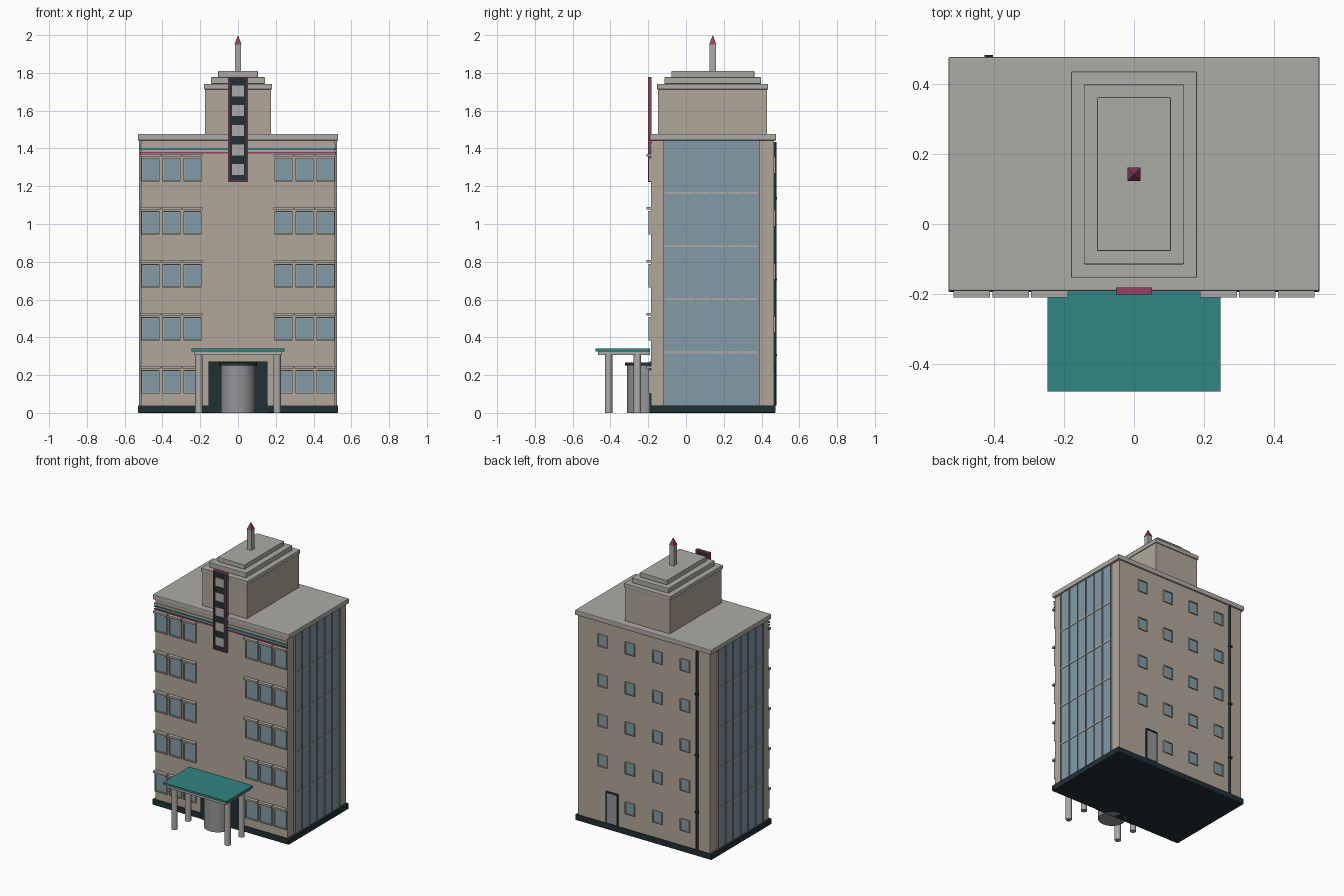
import bpy, bmesh, math
from mathutils import Matrix, Vector

if "Cube" in bpy.data.objects:
    bpy.data.objects.remove(bpy.data.objects["Cube"])


def mat(name, r, g, b):
    m = bpy.data.materials.new(name)
    m.diffuse_color = (r, g, b, 1)
    m.use_nodes = True
    m.node_tree.nodes["Principled BSDF"].inputs["Base Color"].default_value = m.diffuse_color
    return m


STONE = mat("stone", 0.44, 0.39, 0.32)
TRIM = mat("trim", 0.42, 0.41, 0.38)
GLASS = mat("glass", 0.22, 0.33, 0.39)
DARK = mat("dark", 0.015, 0.03, 0.035)
TEAL = mat("teal", 0.03, 0.24, 0.23)
RED = mat("red", 0.30, 0.05, 0.13)
METAL = mat("metal", 0.30, 0.30, 0.32)


def finish(name, bm, material):
    me = bpy.data.meshes.new(name)
    bm.to_mesh(me)
    bm.free()
    ob = bpy.data.objects.new(name, me)
    bpy.context.collection.objects.link(ob)
    me.materials.append(material)
    return ob


def boxes(name, material, spans, bevel=0):
    """One object from (x0, x1, y0, y1, z0, z1) boxes."""
    bm = bmesh.new()
    for x0, x1, y0, y1, z0, z1 in spans:
        m = Matrix.Translation(((x0 + x1) / 2, (y0 + y1) / 2, (z0 + z1) / 2))
        bmesh.ops.create_cube(bm, size=1, matrix=m @ Matrix.Diagonal((x1 - x0, y1 - y0, z1 - z0, 1)))
    ob = finish(name, bm, material)
    if bevel:
        mod = ob.modifiers.new("bevel", 'BEVEL')
        mod.width, mod.segments = bevel, 2
    return ob


def rods(name, material, items, sides=24):
    """One object from upright (x, y, radius, z0, z1) cylinders."""
    bm = bmesh.new()
    for x, y, r, z0, z1 in items:
        bmesh.ops.create_cone(bm, cap_ends=True, segments=sides, radius1=r, radius2=r, depth=z1 - z0,
                              matrix=Matrix.Translation((x, y, (z0 + z1) / 2)))
    for f in bm.faces:
        f.smooth = len(f.verts) == 4
    for e in bm.edges:
        e.smooth = all(len(f.verts) == 4 for f in e.link_faces)
    return finish(name, bm, material)


def frame(x, z, w, h, y0, y1, t):
    """Four bars around a window opening of outer size w by h."""
    return [(x - w / 2, x + w / 2, y0, y1, z + h / 2 - t, z + h / 2),
            (x - w / 2, x + w / 2, y0, y1, z - h / 2, z - h / 2 + t),
            (x - w / 2, x - w / 2 + t, y0, y1, z - h / 2 + t, z + h / 2 - t),
            (x + w / 2 - t, x + w / 2, y0, y1, z - h / 2 + t, z + h / 2 - t)]


FRONT, BACK, FLOOR = -0.185, 0.466, 0.281

# Main block
boxes("main_block", STONE, [(-0.513, 0.513, FRONT, BACK, 0.03, 1.45)])
boxes("plinth", DARK, [(-0.53, 0.53, -0.194, 0.474, 0, 0.04)], 0.004)
boxes("roof_cap", TRIM, [(-0.53, 0.53, -0.192, 0.477, 1.442, 1.477)], 0.005)

# Stripes below the roof
boxes("stripe_upper", TRIM, [(-0.518, 0.518, -0.191, FRONT, 1.41, 1.422)])
boxes("stripe_teal", TEAL, [(-0.518, 0.518, -0.191, FRONT, 1.392, 1.402)])
boxes("stripe_red", RED, [(-0.518, 0.518, -0.191, FRONT, 1.374, 1.382)])

# Roof tower in steps, with spire
boxes("roof_tower", STONE, [(-0.174, 0.174, -0.147, 0.428, 1.47, 1.72)])
boxes("tower_steps", TRIM, [(-0.18, 0.18, -0.153, 0.435, 1.713, 1.742),
                            (-0.143, 0.143, -0.115, 0.398, 1.742, 1.777),
                            (-0.105, 0.105, -0.077, 0.362, 1.777, 1.81)], 0.003)
boxes("spire_pole", TRIM, [(-0.017, 0.017, 0.125, 0.159, 1.81, 1.952)])
bm = bmesh.new()
bmesh.ops.create_cone(bm, cap_ends=True, segments=4, radius1=0.027, radius2=0, depth=0.05,
                      matrix=Matrix.Translation((0, 0.142, 1.975)) @ Matrix.Rotation(math.pi / 4, 4, 'Z'))
finish("spire_tip", bm, RED)

# Front windows: three per side on five floors, each with a hood
panes, frames, hoods = [], [], []
for i in range(5):
    top = 0.241 + FLOOR * i
    for s in (-1, 1):
        for cx in (0.463, 0.352, 0.241):
            x, z = s * cx, top - 0.077
            panes.append((x - 0.042, x + 0.042, -0.191, FRONT, z - 0.055, z + 0.055))
            frames += frame(x, z, 0.095, 0.125, -0.198, FRONT, 0.006)
            hoods.append((x - 0.0525, x + 0.0525, -0.21, FRONT, top - 0.007, top + 0.006))
boxes("front_panes", GLASS, panes)
boxes("front_window_frames", TRIM, frames)
boxes("front_window_hoods", TRIM, hoods)

# Glazed side walls with mullions and floor bars
glass, mullions, bars = [], [], []
for s in (-1, 1):
    def side(y0, y1, z0, z1, out):
        a, b = sorted((s * 0.51, s * out))
        return (a, b, y0, y1, z0, z1)
    glass.append(side(-0.115, 0.385, 0.04, 1.442, 0.518))
    for k in range(7):
        y = -0.115 + k * 0.5 / 6
        mullions.append(side(y - 0.003, y + 0.003, 0.04, 1.442, 0.524))
    for i in range(1, 5):
        z = 0.04 + FLOOR * i
        bars.append(side(-0.115, 0.385, z - 0.006, z + 0.006, 0.521))
boxes("side_glazing", GLASS, glass)
boxes("side_mullions", METAL, mullions)
boxes("side_floor_bars", TRIM, bars)

# Back windows, service door and drainpipe
panes, frames = [], []
for i in range(5):
    for x in (-0.32, -0.107, 0.107, 0.32):
        if i == 0 and x == 0.32:
            continue
        z = 0.187 + FLOOR * i
        panes.append((x - 0.032, x + 0.032, BACK, 0.47, z - 0.036, z + 0.036))
        frames += frame(x, z, 0.074, 0.086, BACK, 0.475, 0.006)
boxes("back_panes", GLASS, panes)
boxes("back_window_frames", TRIM, frames)
boxes("back_door", METAL, [(0.207, 0.283, BACK, 0.471, 0.04, 0.255)])
boxes("back_door_frame", DARK, frame(0.245, 0.15, 0.094, 0.23, BACK, 0.475, 0.009))
rods("drainpipe", DARK, [(-0.415, 0.47, 0.009, 0.04, 1.435)], 12)
boxes("drainpipe_clips", DARK, [(-0.427, -0.403, BACK, 0.482, z, z + 0.012) for z in (0.3, 0.7, 1.13)])

# Vertical sign board with blank panels
boxes("sign_board", DARK, [(-0.046, 0.046, -0.198, -0.183, 1.23, 1.772)])
boxes("sign_border", RED, frame(0, 1.501, 0.104, 0.556, -0.201, -0.182, 0.007))
boxes("sign_panels", TRIM, [(-0.033, 0.033, -0.201, -0.197, z - 0.029, z + 0.029)
                            for z in (1.288 + 0.104 * k for k in range(5))])

# Entrance: dark surround, round door drum, canopy on four columns
boxes("entrance_surround", DARK, [(-0.157, 0.157, -0.194, FRONT, 0, 0.272)])
rods("door_drum", METAL, [(0, -0.222, 0.09, 0, 0.252)], 32)
rods("door_drum_cap", DARK, [(0, -0.222, 0.1, 0.252, 0.266)], 32)
boxes("canopy_slab", TRIM, [(-0.232, 0.232, -0.467, -0.19, 0.306, 0.326)])
boxes("canopy_top", TEAL, [(-0.247, 0.247, -0.478, -0.19, 0.326, 0.34)])
rods("canopy_columns", TRIM, [(x, y, 0.02, 0, 0.308) for x in (-0.207, 0.207) for y in (-0.41, -0.257)])
